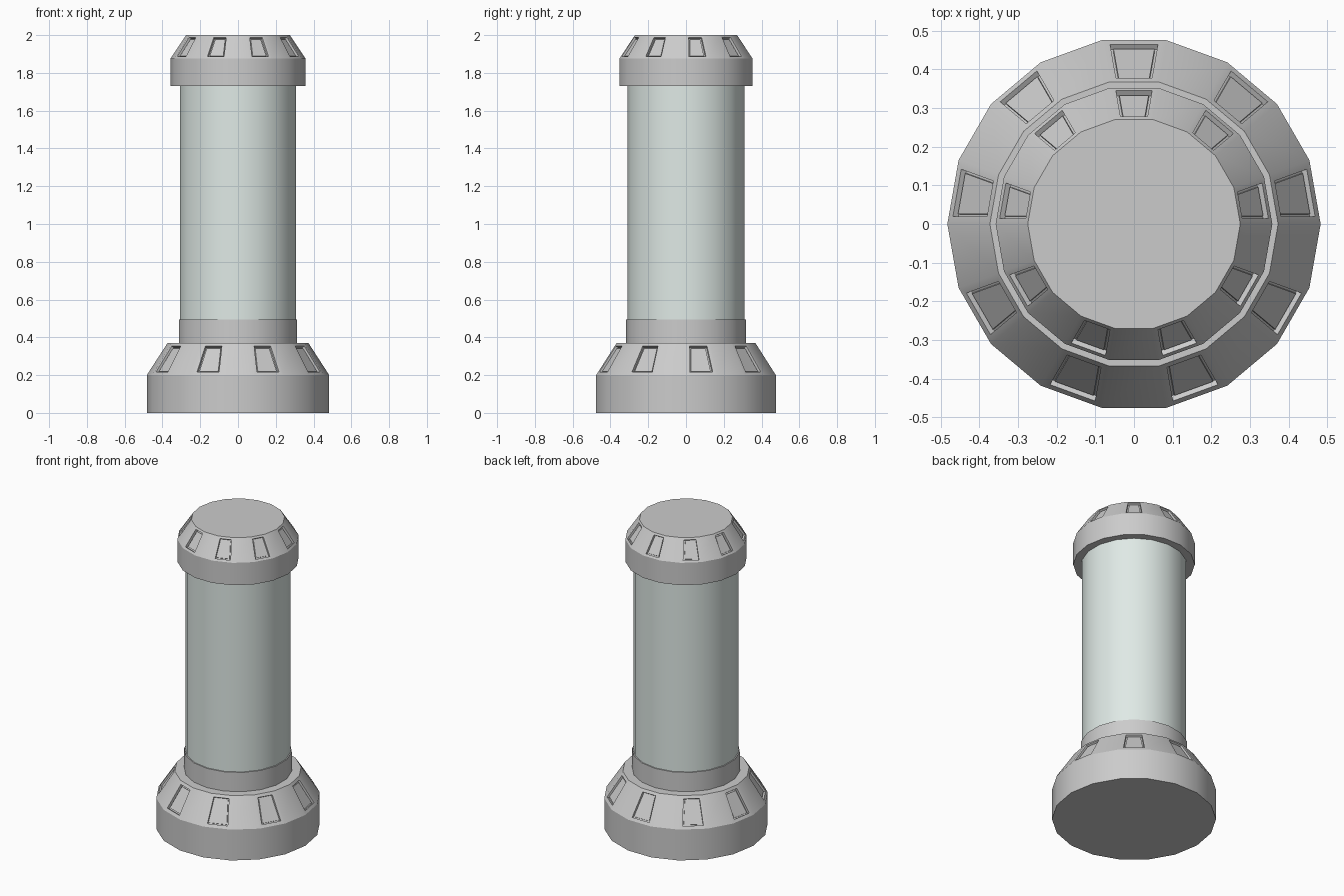
import bpy, bmesh
from math import cos, sin, pi, radians, atan2

if "Cube" in bpy.data.objects:
    bpy.data.objects.remove(bpy.data.objects["Cube"])

SIDES = 18


def lathe(name, profile, turn=0.0, window_band=None, frame=0.02, angle=30):
    """Closed 18-sided stack of (radius, z) rings; every other face of one band gets a window."""
    bm = bmesh.new()
    rings = [[bm.verts.new((r * cos(turn + 2 * pi * i / SIDES),
                            r * sin(turn + 2 * pi * i / SIDES), z))
              for i in range(SIDES)] for r, z in profile]
    windows = []
    for b in range(len(rings) - 1):
        low, high = rings[b], rings[b + 1]
        for i in range(SIDES):
            j = (i + 1) % SIDES
            f = bm.faces.new((low[i], low[j], high[j], high[i]))
            if b == window_band and i % 2 == 0:
                windows.append(f)
    bm.faces.new(rings[0][::-1])
    bm.faces.new(rings[-1])
    bm.normal_update()

    # windows: flat frame, sunk recess, raised inner panel
    if windows:
        for thick, depth in ((frame, 0), (0.0005, -0.016), (0.007, 0), (0.0005, 0.007)):
            bmesh.ops.inset_individual(bm, faces=windows, thickness=thick,
                                       depth=depth, use_even_offset=True)
            bm.normal_update()

    me = bpy.data.meshes.new(name)
    bm.to_mesh(me)
    bm.free()
    ob = bpy.data.objects.new(name, me)
    bpy.context.collection.objects.link(ob)
    bpy.ops.object.select_all(action='DESELECT')
    ob.select_set(True)
    bpy.context.view_layer.objects.active = ob
    bpy.ops.object.shade_smooth_by_angle(angle=radians(angle))
    return ob


# wide foot with sloped window band
lathe("base", [(0.483, 0), (0.483, 0.2), (0.373, 0.37)], window_band=1, frame=0.02)

# collar and glass tube (turned half a facet)
lathe("collar", [(0.318, 0.36), (0.318, 0.495)], turn=radians(10))
tube = lathe("glass_tube", [(0.311, 0.48), (0.311, 1.75)], turn=radians(10))
glass = bpy.data.materials.new("pale_glass")
glass.diffuse_color = (0.74, 0.82, 0.79, 1)
glass.use_nodes = True
glass.node_tree.nodes["Principled BSDF"].inputs["Base Color"].default_value = glass.diffuse_color
tube.data.materials.append(glass)

# cap with sloped window band
lathe("cap", [(0.358, 1.73), (0.358, 1.875), (0.275, 2.0)], window_band=1, frame=0.014)
